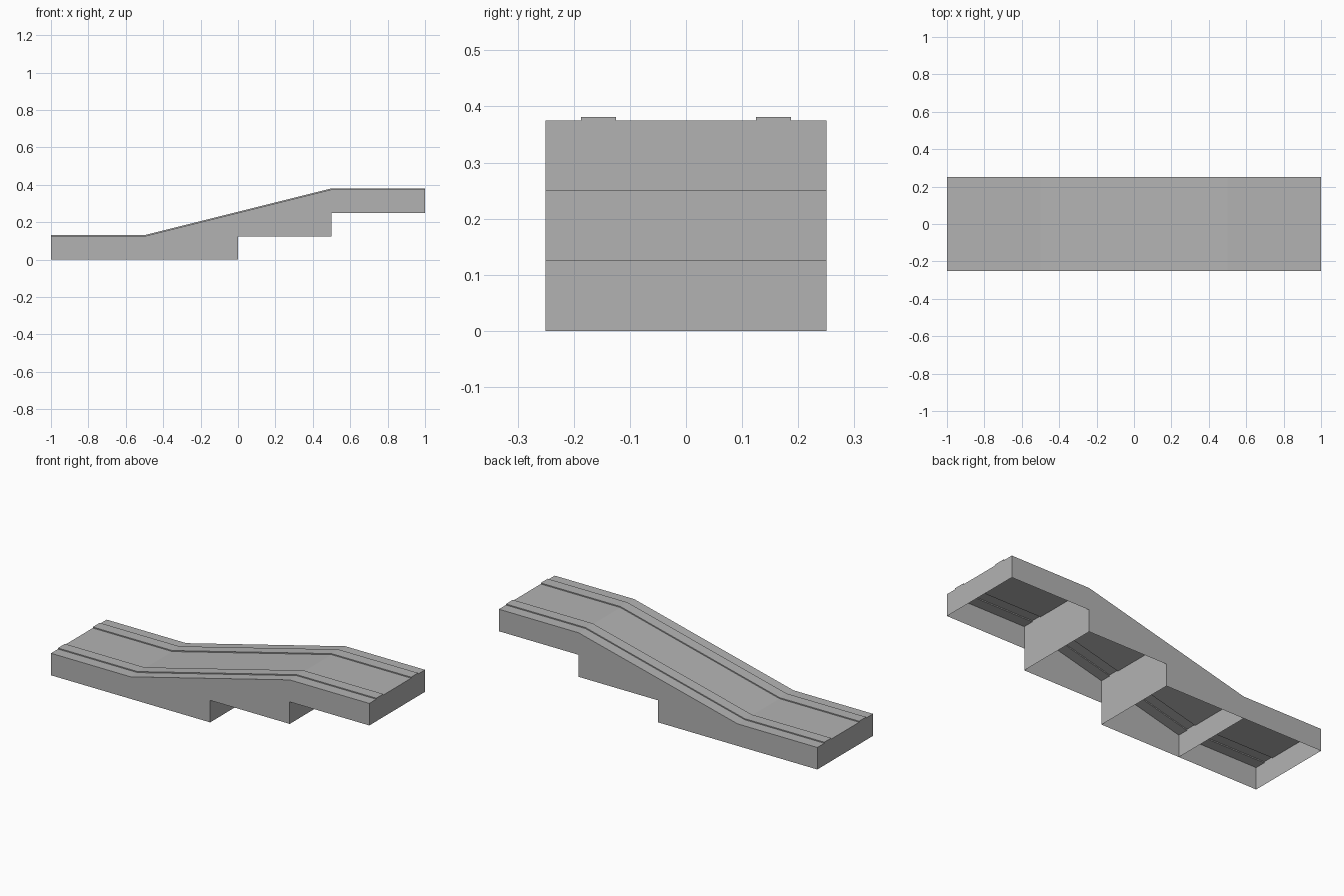
import bpy
import bmesh

cube = bpy.data.objects.get("Cube")
if cube:
    bpy.data.objects.remove(cube)

grey = bpy.data.materials.new("plain grey")
grey.use_nodes = True
colour = (0.45, 0.45, 0.45, 1)
grey.diffuse_color = colour
grey.node_tree.nodes["Principled BSDF"].inputs["Base Color"].default_value = colour

HALF = 0.25
RAIL = 0.006
# Stations along the ramp: x, deck height, underside of the cross wall
STATIONS = [(-1, 0.125, 0), (-0.5, 0.125, 0), (0, 0.25, 0),
            (0.5, 0.375, 0.125), (1, 0.375, 0.25)]

# Deck cross-section with two raised rails: y, height above deck
half_section = [(0.125, 0), (0.125, RAIL), (0.1875, RAIL), (0.1875, 0), (HALF, 0)]
SECTION = [(-y, h) for y, h in reversed(half_section)] + half_section


def make_part(name, polygons):
    bm = bmesh.new()
    for points in polygons:
        bm.faces.new([bm.verts.new(p) for p in points])
    bmesh.ops.remove_doubles(bm, verts=bm.verts, dist=0.0001)
    mesh = bpy.data.meshes.new(name)
    bm.to_mesh(mesh)
    bm.free()
    mesh.materials.append(grey)
    obj = bpy.data.objects.new(name, mesh)
    bpy.context.collection.objects.link(obj)
    return obj


bays = list(zip(STATIONS, STATIONS[1:]))

# Railed deck, open underneath
deck = []
for (x0, z0, _), (x1, z1, _) in bays:
    for (ya, ha), (yb, hb) in zip(SECTION, SECTION[1:]):
        deck.append([(x0, ya, z0 + ha), (x1, ya, z1 + ha),
                     (x1, yb, z1 + hb), (x0, yb, z0 + hb)])
make_part("ramp_deck", deck)

# Side skirts, stepped along the bottom
for name, y in (("front_skirt", -HALF), ("back_skirt", HALF)):
    skirt = []
    for (x0, z0, _), (x1, z1, _) in bays:
        low = max(0, x0 * 0.25 + 0.125) if x0 >= 0 else 0
        quad = [(x0, y, low), (x1, y, low), (x1, y, z1), (x0, y, z0)]
        skirt.append(quad if y < 0 else quad[::-1])
    make_part(name, skirt)

# End walls and hidden cross walls
NAMES = ["low_end_wall", "low_cross_wall", "middle_cross_wall",
         "high_cross_wall", "high_end_wall"]
for name, (x, top, low) in zip(NAMES, STATIONS):
    wall = [(x, y, top + h) for y, h in reversed(SECTION)]
    wall += [(x, -HALF, low), (x, HALF, low)]
    make_part(name, [wall[::-1] if x == -1 else wall])
